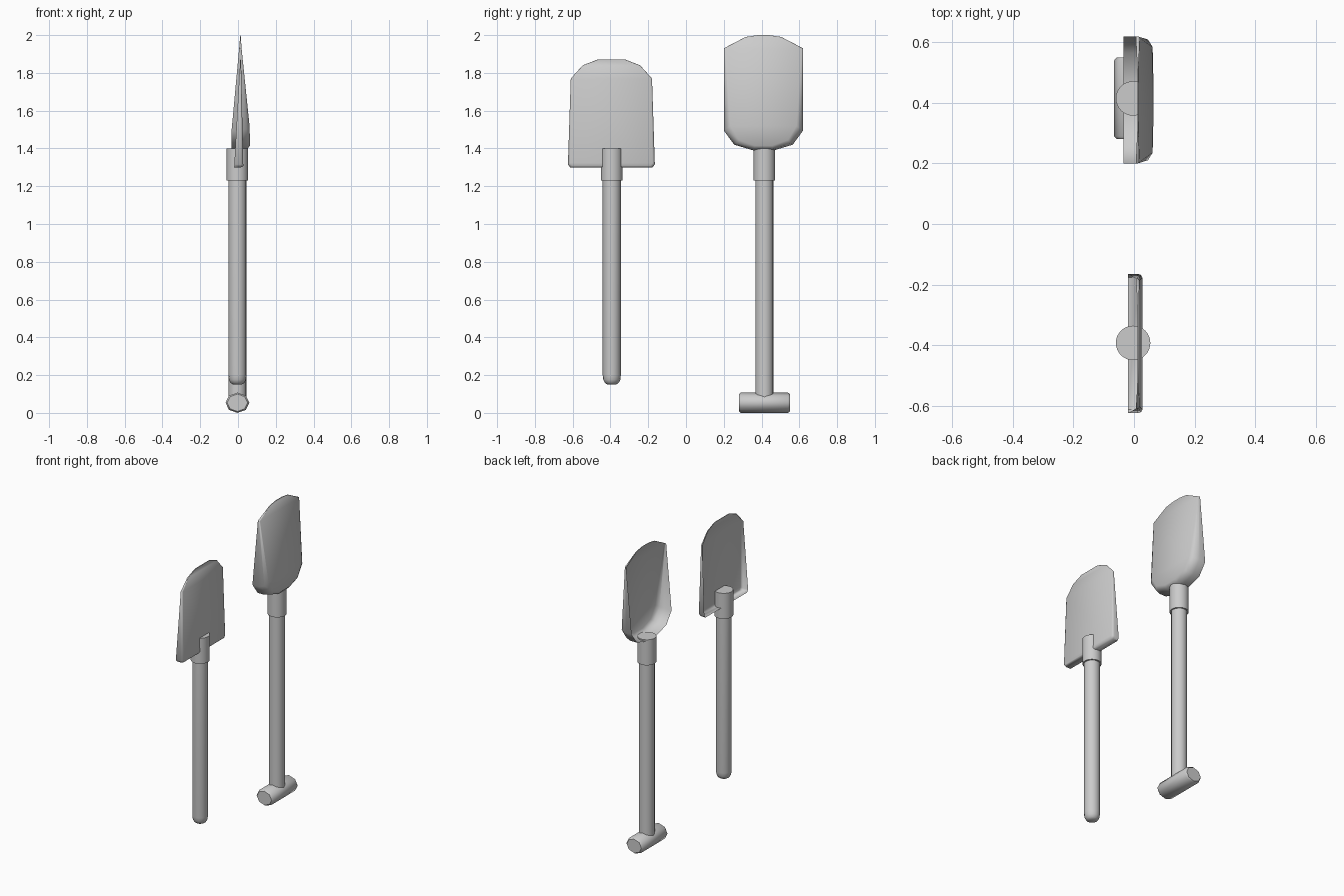
import bpy, math
from mathutils import Vector

if "Cube" in bpy.data.objects:
    bpy.data.objects.remove(bpy.data.objects["Cube"])


def finish(name, verts, faces, angle=40):
    me = bpy.data.meshes.new(name)
    me.from_pydata(verts, [], faces)
    ob = bpy.data.objects.new(name, me)
    bpy.context.collection.objects.link(ob)
    bpy.ops.object.select_all(action='DESELECT')
    ob.select_set(True)
    bpy.context.view_layer.objects.active = ob
    bpy.ops.object.shade_smooth_by_angle(angle=math.radians(angle))
    return ob


def lathe(name, profile, sides, x, y, angle=40):
    """Turned solid: profile is (radius, z) from bottom to top."""
    verts, faces = [], []
    for r, z in profile:
        for i in range(sides):
            a = 2 * math.pi * i / sides
            verts.append((r * math.cos(a), r * math.sin(a), z))
    for k in range(len(profile) - 1):
        for i in range(sides):
            j = (i + 1) % sides
            faces.append((k * sides + i, k * sides + j, (k + 1) * sides + j, (k + 1) * sides + i))
    n = (len(profile) - 1) * sides
    faces += [tuple(reversed(range(sides))), tuple(range(n, n + sides))]
    ob = finish(name, verts, faces, angle)
    ob.location = (x, y, 0)
    return ob


def lerp_at(table, z):
    """Piecewise linear lookup of (z, x) pairs."""
    if z <= table[0][0]:
        return table[0][1]
    for (z0, x0), (z1, x1) in zip(table, table[1:]):
        if z <= z1:
            return x0 + (x1 - x0) * (z - z0) / (z1 - z0)
    return table[-1][1]


def blade(name, half, rim, back, y, bev, inset, zc):
    """Pressed dish open to -x: rim, wall, bevelled edge and back sheet."""
    n = len(half)
    full = half + [(-d, z) for d, z in reversed(half)]
    m = len(full)
    w = max(d for d, _ in half)
    rings = [[], [], [], []]
    for d, z in full:
        xr, xb = lerp_at(rim, z), lerp_at(back, z)
        depth = max(xb - xr, 0.002)
        b = min(bev, depth * 0.6)
        s = inset * b / bev
        for k, (t, u) in enumerate(((None, 0), (0, 0), (0.7, 0.3), (1, 1))):
            dd = d * (1 - s * u / w)
            zz = z + (s * u * 0.7 if z < zc else -s * u * 0.2)
            xx = xr if t is None else xb - b + b * t
            rings[k].append((xx, y + dd, zz))
    verts = [v for r in rings for v in r]
    faces = []
    for k in range(3):
        for i in range(m):
            j = (i + 1) % m
            faces.append((k * m + i, k * m + j, k * m + m + j, k * m + m + i))
    # back sheet as strips between mirrored outline points
    o = 3 * m
    for i in range(n - 1):
        faces.append((o + i, o + i + 1, o + m - 2 - i, o + m - 1 - i))
    return finish(name, verts, faces, 50)


CX, R, RC = -0.003, 0.048, 0.057
YA, YB = -0.393, 0.415

# square spade with round-ended shaft
lathe("spade_shaft", [(0.022, 0.15), (0.036, 0.158), (0.045, 0.175), (R, 0.2), (R, 1.26)],
      16, CX, YA, 60)
lathe("spade_collar", [(RC, 1.23), (RC, 1.4)], 32, CX, YA)
blade("spade_blade",
      [(0.218, 1.30), (0.230, 1.315), (0.215, 1.77), (0.152, 1.84), (0.075, 1.87)],
      [(1.30, -0.02), (1.40, -0.016), (1.87, 0.012)],
      [(1.30, 0.028), (1.87, 0.016)], -0.395, 0.014, 0.012, 1.5)

# scoop shovel with cross handle
lathe("shovel_shaft", [(R, 0.06), (R, 1.26)], 16, CX, YB)
lathe("shovel_collar", [(RC, 1.23), (RC, 1.4)], 32, CX, YB)
blade("shovel_blade",
      [(0.055, 1.39), (0.155, 1.42), (0.21, 1.495), (0.21, 1.93), (0.095, 1.99), (0.03, 2.0)],
      [(1.39, -0.034), (1.55, -0.034), (1.93, 0.006), (2.0, 0.012)],
      [(1.39, 0.064), (1.50, 0.061), (1.93, 0.019), (2.0, 0.014)], 0.41, 0.05, 0.035, 1.6)

grip = lathe("shovel_cross_handle",
             [(0.054, -0.135), (0.063, -0.125), (0.063, 0.125), (0.054, 0.135)], 8, CX, YB, 50)
grip.rotation_euler = (math.pi / 2, 0, 0)
grip.scale = (1, 0.85, 1)
grip.location.z = 0.0537
